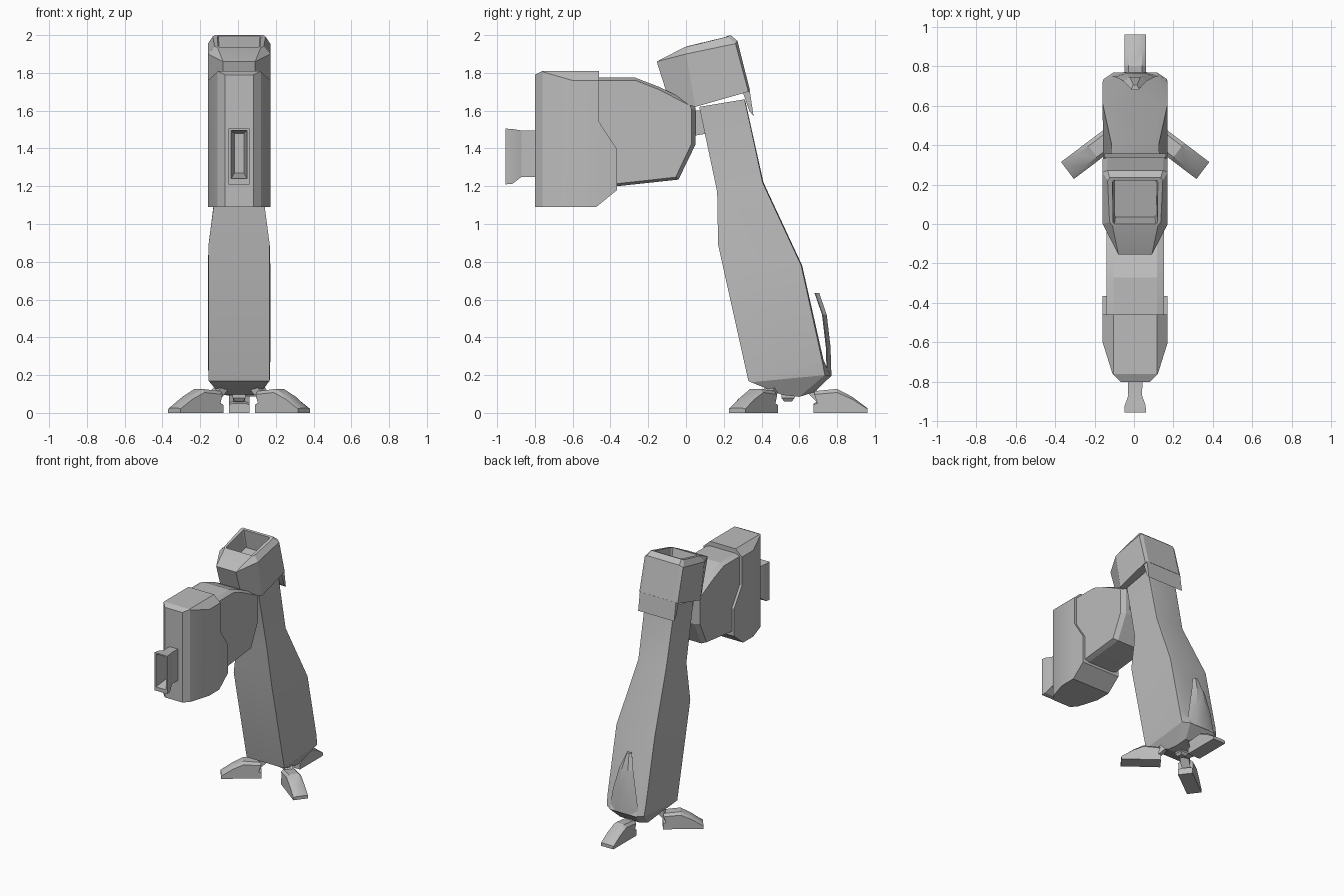
import bpy, bmesh, math
from mathutils import Matrix, Vector

if "Cube" in bpy.data.objects:
    bpy.data.objects.remove(bpy.data.objects["Cube"], do_unlink=True)

grey = bpy.data.materials.new("plain grey")
grey.use_nodes = True
COLOUR = (0.5, 0.5, 0.5, 1)
grey.diffuse_color = COLOUR
grey.node_tree.nodes["Principled BSDF"].inputs["Base Color"].default_value = COLOUR
SHIFT = Vector((0.006, 0, 0))


def finish(name, bm, matrix=Matrix()):
    bmesh.ops.transform(bm, matrix=matrix, verts=bm.verts)
    bmesh.ops.translate(bm, vec=SHIFT, verts=bm.verts)
    bmesh.ops.recalc_face_normals(bm, faces=bm.faces)
    mesh = bpy.data.meshes.new(name)
    bm.to_mesh(mesh)
    bm.free()
    mesh.materials.append(grey)
    obj = bpy.data.objects.new(name, mesh)
    bpy.context.collection.objects.link(obj)
    bpy.ops.object.select_all(action="DESELECT")
    obj.select_set(True)
    bpy.context.view_layer.objects.active = obj
    bpy.ops.object.shade_smooth_by_angle(angle=math.radians(20))
    return obj


def skin(rings):
    """Join closed rings of points with faces and cap both ends."""
    bm = bmesh.new()
    rows = [[bm.verts.new(p) for p in ring] for ring in rings]
    for a, b in zip(rows, rows[1:]):
        for i in range(len(a)):
            j = (i + 1) % len(a)
            bm.faces.new((a[i], a[j], b[j], b[i]))
    bm.faces.new(rows[0])
    bm.faces.new(rows[-1])
    return bm


def loft(name, halves):
    """Rings given as their +x half, mirrored to the other side."""
    rings = [h + [(-x, y, z) for x, y, z in reversed(h)] for h in halves]
    return finish(name, skin(rings))


def slab(profile, width, inner=None, shrink=lambda y, z: (y, z)):
    """Side profile pushed across x, with optional bevelled sides."""
    small = [shrink(y, z) for y, z in profile]
    steps = [(-width, small), (width, small)]
    if inner:
        steps[1:1] = [(-inner, profile), (inner, profile)]
    return skin([[(x, y, z) for y, z in pts] for x, pts in steps])


def slice_off(bm, point, normal):
    """Cut away the part beyond a plane, on both sides of the model."""
    for s in (1, -1):
        cut = bmesh.ops.bisect_plane(
            bm, geom=bm.verts[:] + bm.edges[:] + bm.faces[:], dist=1e-5,
            plane_co=(point[0] * s, point[1], point[2]),
            plane_no=(normal[0] * s, normal[1], normal[2]), clear_outer=True)
        edges = [e for e in cut["geom_cut"] if isinstance(e, bmesh.types.BMEdge)]
        bmesh.ops.edgeloop_fill(bm, edges=edges)


# Leg column, from the top down to the tapered underside
loft("leg", [
    [(.12, .07, 1.62), (.125, .31, 1.66), (.10, .312, 1.66)],
    [(.125, .165, 1.17), (.12, .405, 1.22), (.10, .41, 1.22)],
    [(.162, .17, .89), (.165, .61, .78), (.12, .615, .78)],
    [(.162, .33, .17), (.165, .72, .28), (.12, .728, .28)],
    [(.155, .345, .162), (.16, .735, .20), (.11, .768, .195)],
    [(.10, .51, .095), (.10, .60, .085), (.08, .68, .11)],
])

# Curved pointed guard on the heel
loft("heel_guard", [
    [(w * .85, y - .025, z), (w, y - .02, z), (w * .45, y, z)]
    for z, y, w in ((.195, .77, .125), (.35, .765, .10), (.52, .745, .06), (.635, .705, .02))
])

# Hollow block at the top of the leg: outside, rim, then cavity
loft("top_block", [
    [(.085, -.09, 1.655), (.165, .05, 1.62), (.165, .33, 1.70), (.14, .338, 1.71)],
    [(.085, -.155, 1.86), (.165, .0, 1.90), (.165, .262, 1.955), (.14, .272, 1.97)],
    [(.115, -.01, 1.935), (.13, .01, 1.94), (.14, .22, 1.992), (.13, .235, 2.0)],
    [(.105, .0, 1.938), (.112, .01, 1.942), (.115, .21, 1.99), (.11, .22, 1.995)],
    [(.10, .035, 1.80), (.105, .045, 1.80), (.105, .235, 1.85), (.10, .24, 1.85)],
])
finish("back_flap", slab([(.30, 1.70), (.337, 1.71), (.358, 1.57), (.335, 1.60)], .155))

# Hinge behind the body
finish("hinge", slab([(.0, 1.60), (.14, 1.60), (.12, 1.48), (.0, 1.46)], .08))

# Body with bevelled sides
finish("body", slab(
    [(-.50, 1.775), (-.27, 1.775), (-.14, 1.725), (.04, 1.635), (.05, 1.615),
     (.05, 1.42), (-.04, 1.235), (-.365, 1.20), (-.50, 1.20)], .145, .11,
    lambda y, z: (-.25 + (y + .25) * .93, 1.49 + (z - 1.49) * .95)))

# Front housing, sliced to taper towards its front face
housing = slab(
    [(-.80, 1.79), (-.76, 1.81), (-.46, 1.81), (-.46, 1.54), (-.365, 1.395),
     (-.365, 1.18), (-.475, 1.09), (-.80, 1.09)], .165)
slice_off(housing, (.165, -.60, 1.4), (.16, -.05, 0))
slice_off(housing, (.115, -.76, 1.4), (.04, -.04, 0))
slice_off(housing, (.11, -.6, 1.81), (.05, 0, .055))
finish("front_housing", housing)

# Flared hollow nozzle: outside first, then the inner channel
loft("nozzle", [
    [(w, y, low), (w, y, high)]
    for y, w, low, high in (
        (-.78, .037, 1.25, 1.495), (-.87, .035, 1.25, 1.495),
        (-.92, .053, 1.212, 1.503), (-.956, .055, 1.21, 1.505),
        (-.956, .042, 1.24, 1.495), (-.83, .025, 1.27, 1.48))
])

# Three toes with tilted links, spread around the ankle
TOE = [(.145, 0), (.145, .05), (.165, .06), (.15, .115), (.27, .127),
       (.35, .085), (.43, .025), (.43, 0)]
LINK = [(.06, .16), (.10, .175), (.20, .085), (.165, .055)]
for side, degrees in (("back", 0), ("right", 127), ("left", -127)):
    place = Matrix.Translation((0, .53, 0)) @ Matrix.Rotation(math.radians(degrees), 4, "Z")
    finish(side + "_toe", slab(TOE, .054, .035, lambda y, z: (y, z * .85)), place)
    finish(side + "_toe_link", slab(LINK, .032), place)

# Small stub under the ankle
loft("ankle_stub", [
    [(w, .54 - w, z), (w, .54 + w, z)] for w, z in ((.035, .12), (.035, .08), (.02, .06))
])
